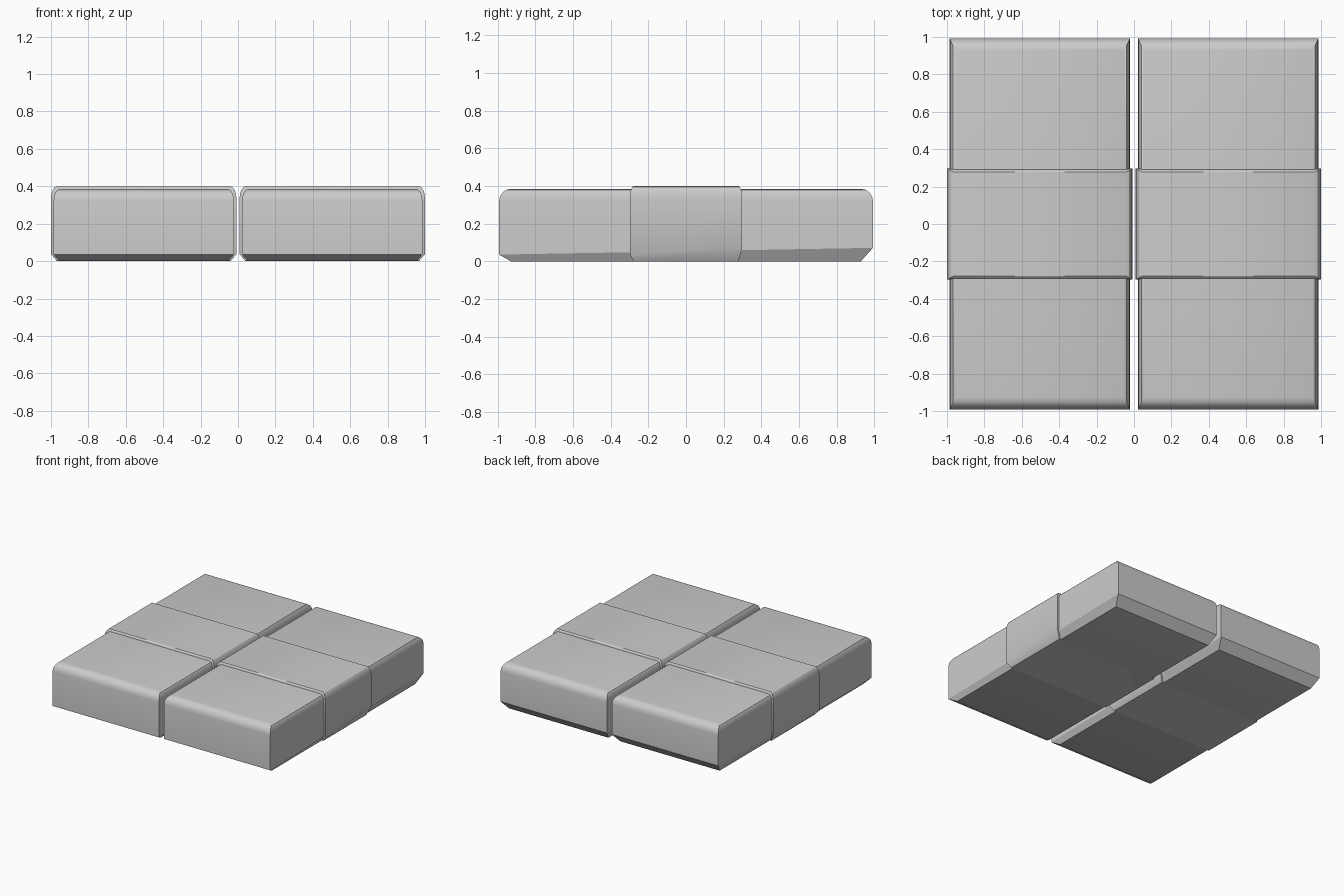
import bpy, math

if "Cube" in bpy.data.objects:
    bpy.data.objects.remove(bpy.data.objects["Cube"])

R = 0.065   # edge rounding of the unit block
H = 0.385   # block height


def block(name, x, half_x, half_y, scale_z):
    """Block with a rounded top rim and a bottom chamfer deeper at the back."""
    # rings as (inset, z at front, z at back)
    rings = [(R, 0, 0), (0, 0.036, 0.072)]
    steps = 4
    for i in range(steps + 1):
        a = math.pi / 2 * i / steps
        z = H - R + R * math.sin(a)
        rings.append((R * (1 - math.cos(a)), z, z))
    verts, faces = [], []
    for inset, zf, zb in rings:
        s = 1 - inset
        for sx, sy in ((-1, -1), (1, -1), (1, 1), (-1, 1)):
            z = zf if sy < 0 else zb
            verts.append((sx * s * half_x, sy * s * half_y, z * scale_z))
    for r in range(len(rings) - 1):
        for k in range(4):
            n = (k + 1) % 4
            faces.append((4 * r + k, 4 * r + n, 4 * r + 4 + n, 4 * r + 4 + k))
    top = 4 * (len(rings) - 1)
    faces += [(3, 2, 1, 0), (top, top + 1, top + 2, top + 3)]
    mesh = bpy.data.meshes.new(name)
    mesh.from_pydata(verts, [], faces)
    ob = bpy.data.objects.new(name, mesh)
    ob.location.x = x
    bpy.context.collection.objects.link(ob)
    # smooth rounding, hard chamfers and corners
    bpy.ops.object.select_all(action='DESELECT')
    ob.select_set(True)
    bpy.context.view_layer.objects.active = ob
    bpy.ops.object.shade_smooth_by_angle(angle=math.radians(30))


# two stacks side by side, each with a wrapping band
for side, x in (("left", -0.504), ("right", 0.504)):
    block(side + "_stack", x, 0.482, 0.992, 1.0)
    block(side + "_band", x, 0.496, 0.298, 0.4 / H)
